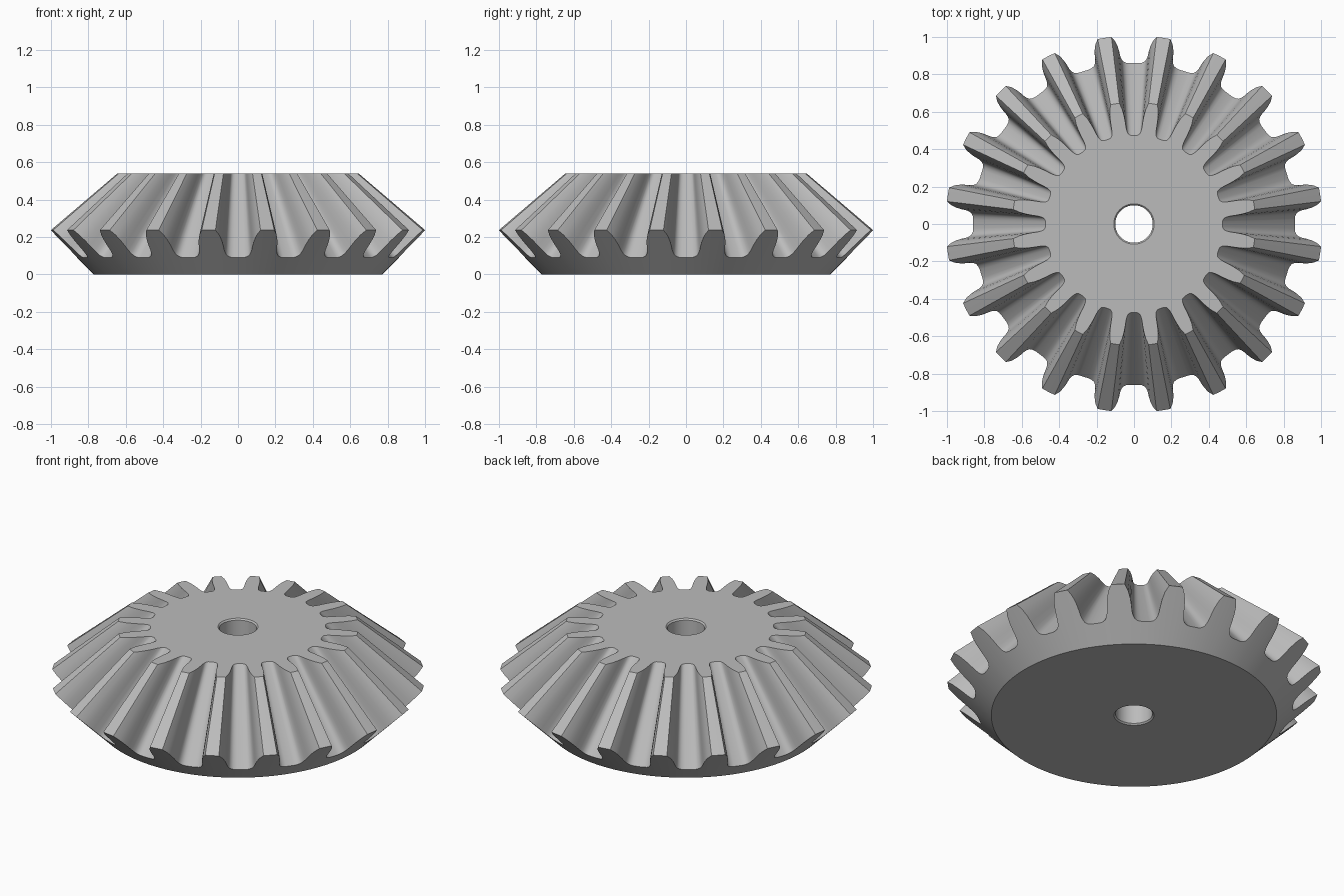
import bpy, bmesh
from math import radians, sin, cos

if "Cube" in bpy.data.objects:
    bpy.data.objects.remove(bpy.data.objects["Cube"], do_unlink=True)

TEETH = 20
TOP = 0.54          # height of the flat top
BASE_R = 0.77       # radius of the flat underside
APEX = 1.09         # height of the point all teeth converge on
BORE, CHAMFER = 0.10, 0.008

# half of one tooth gap on the back cone: (degrees from gap centre, radius)
HALF_GAP = [(0, .86), (1.53, .86), (2.79, .863), (3.78, .871), (4.31, .883),
            (4.65, .899), (4.89, .925), (5.23, .952), (5.84, .981), (6.88, 1.0075)]

steel = bpy.data.materials.new("grey steel")
steel.use_nodes = True
grey = (0.5, 0.5, 0.5, 1)
steel.diffuse_color = grey
steel.node_tree.nodes["Principled BSDF"].inputs["Base Color"].default_value = grey

# full outline: mirrored gap plus tooth tip centre, repeated round the gear
pitch = 360 / TEETH
one = [(-a, r) for a, r in reversed(HALF_GAP[1:])] + HALF_GAP + [(pitch / 2, 1.0075)]
outline = [(radians(i * pitch + a), r) for i in range(TEETH) for a, r in one]

bm = bmesh.new()


def circle(radius, z):
    return [bm.verts.new((radius * cos(a), radius * sin(a), z)) for a, r in outline]


def teeth(inner):
    """Tooth outline on the back cone, or projected to the apex at the top."""
    ring = []
    for a, r in outline:
        z = (r - BASE_R) * 1.0
        if inner:
            r, z = r * (APEX - TOP) / (APEX - z), TOP
        ring.append(bm.verts.new((r * cos(a), r * sin(a), z)))
    return ring


# closed loft: underside, back cone, teeth, top, bore
rings = [circle(BORE + CHAMFER, 0), circle(BASE_R, 0), teeth(False), teeth(True),
         circle(BORE + CHAMFER, TOP), circle(BORE, TOP - CHAMFER), circle(BORE, CHAMFER)]
n = len(outline)
for k, low in enumerate(rings):
    high = rings[(k + 1) % len(rings)]
    for i in range(n):
        j = (i + 1) % n
        bm.faces.new((low[i], low[j], high[j], high[i]))
bmesh.ops.recalc_face_normals(bm, faces=bm.faces)

mesh = bpy.data.meshes.new("bevel_gear")
bm.to_mesh(mesh)
bm.free()
mesh.materials.append(steel)
gear = bpy.data.objects.new("bevel_gear", mesh)
bpy.context.collection.objects.link(gear)

bpy.ops.object.select_all(action='DESELECT')
gear.select_set(True)
bpy.context.view_layer.objects.active = gear
bpy.ops.object.shade_smooth_by_angle(angle=radians(30))
